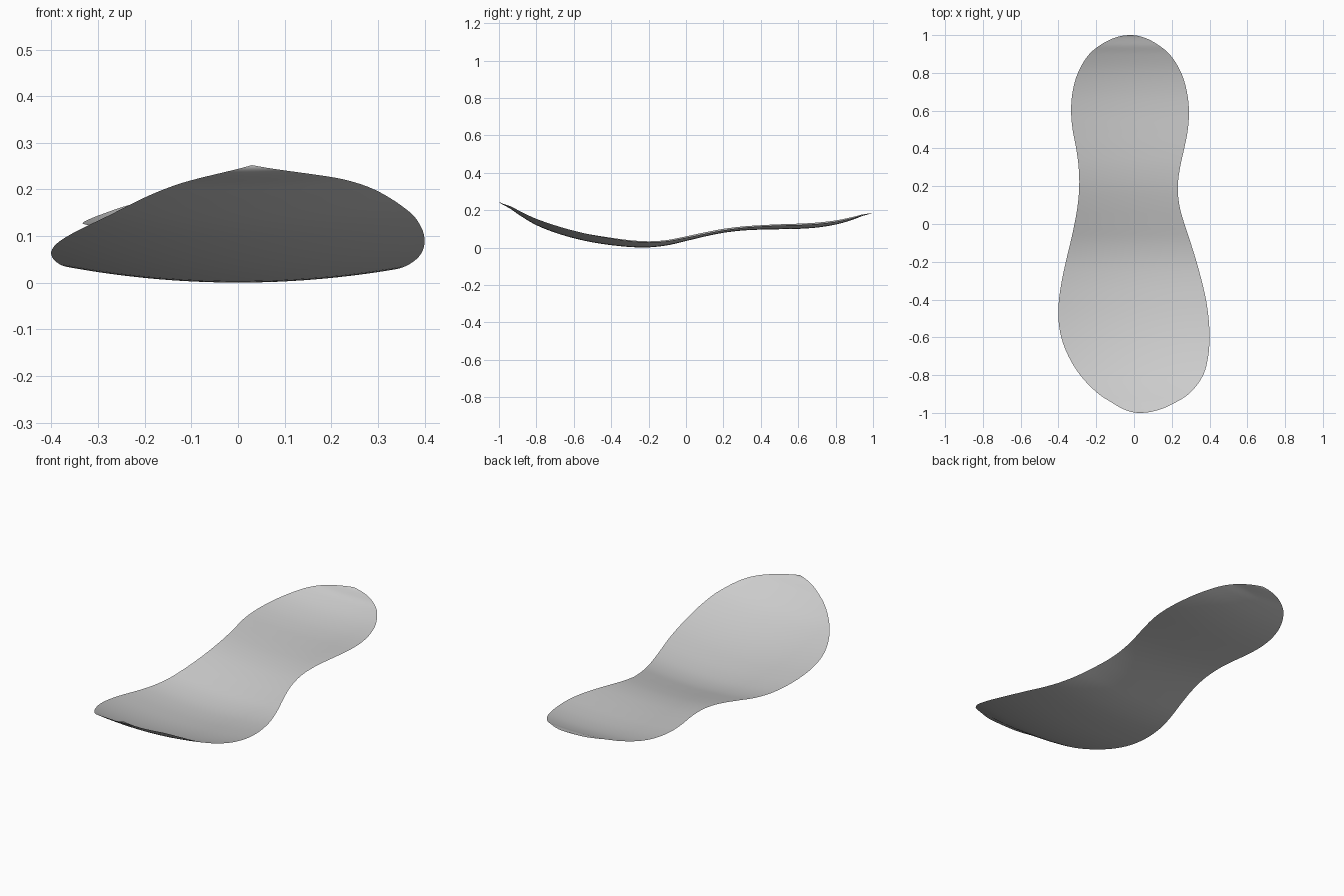
import bpy, bmesh, math

if "Cube" in bpy.data.objects:
    bpy.data.objects.remove(bpy.data.objects["Cube"])

# Stations from heel to toe: y, left edge x, right edge x, centreline height
STATIONS = [
    (1.0, -0.02, -0.02, 0.19), (0.95, -0.174, 0.125, 0.171),
    (0.9, -0.236, 0.187, 0.152), (0.8, -0.297, 0.25, 0.123),
    (0.7, -0.325, 0.28, 0.107), (0.6, -0.333, 0.291, 0.1),
    (0.5, -0.325, 0.285, 0.098), (0.4, -0.306, 0.266, 0.096),
    (0.3, -0.293, 0.244, 0.091), (0.2, -0.29, 0.232, 0.079),
    (0.1, -0.298, 0.24, 0.059), (0.0, -0.315, 0.267, 0.035),
    (-0.1, -0.337, 0.3, 0.012), (-0.2, -0.361, 0.331, 0.001),
    (-0.3, -0.382, 0.358, 0.003), (-0.4, -0.397, 0.381, 0.013),
    (-0.5, -0.4, 0.395, 0.028), (-0.6, -0.385, 0.4, 0.05),
    (-0.7, -0.347, 0.393, 0.08), (-0.8, -0.285, 0.366, 0.12),
    (-0.9, -0.187, 0.29, 0.18), (-0.95, -0.11, 0.21, 0.214),
    (-1.0, 0.03, 0.03, 0.252)]
CUP = 0.25          # sideways dishing
ROWS, COLS = 110, 28
T = [math.acos(s[0]) for s in STATIONS]


def sample(t, k):
    """Smooth interpolation of column k along the sole."""
    v = [s[k] for s in STATIONS]
    n = len(v)
    i = max(j for j in range(n - 1) if T[j] <= t + 1e-9)

    def slope(j):
        a, b = max(j - 1, 0), min(j + 1, n - 1)
        return (v[b] - v[a]) / (T[b] - T[a])
    h = T[i + 1] - T[i]
    u = (t - T[i]) / h
    return ((2*u**3 - 3*u**2 + 1) * v[i] + (u**3 - 2*u**2 + u) * h * slope(i)
            + (3*u**2 - 2*u**3) * v[i + 1] + (u**3 - u**2) * h * slope(i + 1))


# Sole: a dished sheet lofted across the stations
bm = bmesh.new()
grid = []
for r in range(ROWS + 1):
    t = math.pi * r / ROWS
    left, right, height = (sample(t, k) for k in (1, 2, 3))
    row = []
    for c in range(COLS + 1):
        x = left + (right - left) * c / COLS
        row.append(bm.verts.new((x, math.cos(t), height + CUP * x * x)))
    grid.append(row)
for a, b in zip(grid, grid[1:]):
    for c in range(COLS):
        bm.faces.new((a[c], b[c], b[c + 1], a[c + 1]))
bmesh.ops.remove_doubles(bm, verts=bm.verts, dist=1e-5)
for f in bm.faces:
    f.smooth = True
mesh = bpy.data.meshes.new("insole")
bm.to_mesh(mesh)
bm.free()

grey = bpy.data.materials.new("light grey")
grey.diffuse_color = (0.6, 0.6, 0.6, 1)
grey.use_nodes = True
grey.node_tree.nodes["Principled BSDF"].inputs["Base Color"].default_value = grey.diffuse_color
mesh.materials.append(grey)
insole = bpy.data.objects.new("insole", mesh)
bpy.context.collection.objects.link(insole)
